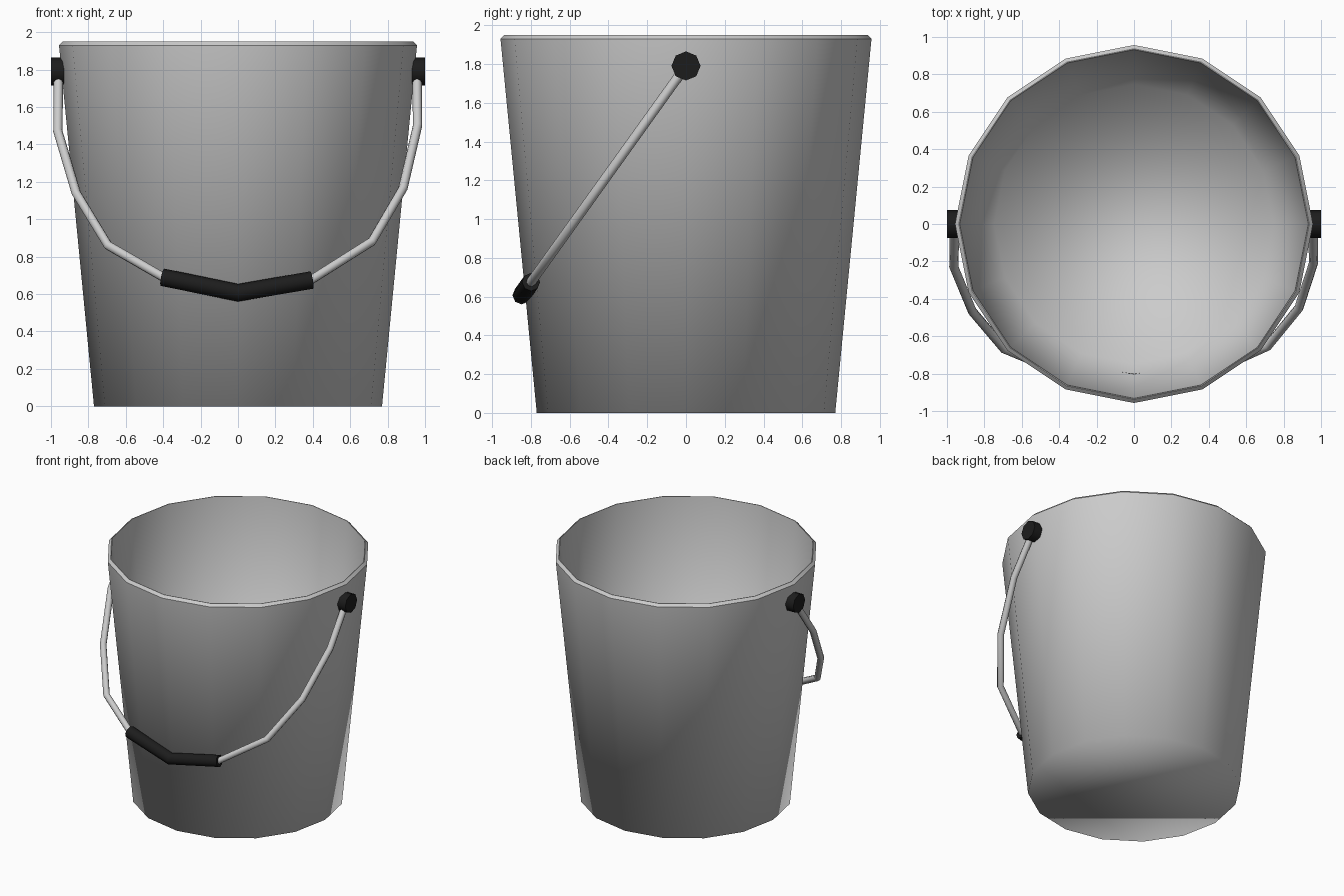
import bpy, bmesh
from math import sin, cos, pi, radians

if "Cube" in bpy.data.objects:
    bpy.data.objects.remove(bpy.data.objects["Cube"])

SIDES = 16
PIVOT_Z = 1.79
black = bpy.data.materials.new("black_plastic")
black.diffuse_color = (0.012, 0.012, 0.012, 1)
black.use_nodes = True
black.node_tree.nodes["Principled BSDF"].inputs["Base Color"].default_value = black.diffuse_color


def smooth(obj, angle):
    bpy.ops.object.select_all(action='DESELECT')
    obj.select_set(True)
    bpy.context.view_layer.objects.active = obj
    bpy.ops.object.shade_smooth_by_angle(angle=radians(angle))


def bucket():
    # Tapered shell: outer wall, slanted rim, inner wall, both floors closed
    profile = [(0.77, 0.0), (0.957, 1.93), (0.937, 1.95), (0.932, 1.95), (0.747, 0.02)]
    bm = bmesh.new()
    rings = [[bm.verts.new((r * cos(2 * pi * i / SIDES), r * sin(2 * pi * i / SIDES), z))
              for i in range(SIDES)] for r, z in profile]
    for a, b in zip(rings, rings[1:]):
        for i in range(SIDES):
            j = (i + 1) % SIDES
            bm.faces.new((a[i], a[j], b[j], b[i]))
    bm.faces.new(rings[0][::-1])
    bm.faces.new(rings[-1])
    for f in bm.faces:
        f.smooth = True
    # Crisp rim; the bottom corner stays softly shaded
    for ring in rings[1:4]:
        for i in range(SIDES):
            bm.edges.get((ring[i], ring[(i + 1) % SIDES])).smooth = False
    bmesh.ops.recalc_face_normals(bm, faces=bm.faces)
    me = bpy.data.meshes.new("bucket")
    bm.to_mesh(me)
    bm.free()
    bpy.context.collection.objects.link(bpy.data.objects.new("bucket", me))


def tube(name, path, radius, mat=None):
    # Sweep along (x, z) points lying in the tilted handle plane
    cu = bpy.data.curves.new(name, 'CURVE')
    cu.dimensions = '3D'
    cu.bevel_depth = radius
    cu.bevel_resolution = 2
    cu.use_fill_caps = True
    sp = cu.splines.new('POLY')
    sp.points.add(len(path) - 1)
    for p, (x, z) in zip(sp.points, path):
        p.co = (x, -(PIVOT_Z - z) * 0.717, z, 1)
    obj = bpy.data.objects.new(name, cu)
    bpy.context.collection.objects.link(obj)
    bpy.ops.object.select_all(action='DESELECT')
    obj.select_set(True)
    bpy.context.view_layer.objects.active = obj
    bpy.ops.object.convert(target='MESH')
    obj = bpy.context.object
    if mat:
        obj.data.materials.append(mat)
    smooth(obj, 50)


bucket()

# Wire bail, slightly uneven between the two sides
tube("handle_wire", [(-0.96, 1.79), (-0.963, 1.47), (-0.865, 1.14), (-0.695, 0.86),
                     (-0.4, 0.69), (0, 0.607), (0.39, 0.675), (0.715, 0.88),
                     (0.882, 1.165), (0.96, 1.5), (0.957, 1.79)], 0.025)
# Hand grip
tube("handle_grip", [(-0.405, 0.69), (0, 0.607), (0.395, 0.675)], 0.047, black)

# Pivot knobs
for side, name in ((-1, "left_knob"), (1, "right_knob")):
    bpy.ops.mesh.primitive_cylinder_add(vertices=8, radius=0.075, depth=0.07,
                                        location=(side * 0.965, 0, PIVOT_Z),
                                        rotation=(0, pi / 2, 0))
    knob = bpy.context.object
    knob.name = name
    knob.data.materials.append(black)
    smooth(knob, 50)
